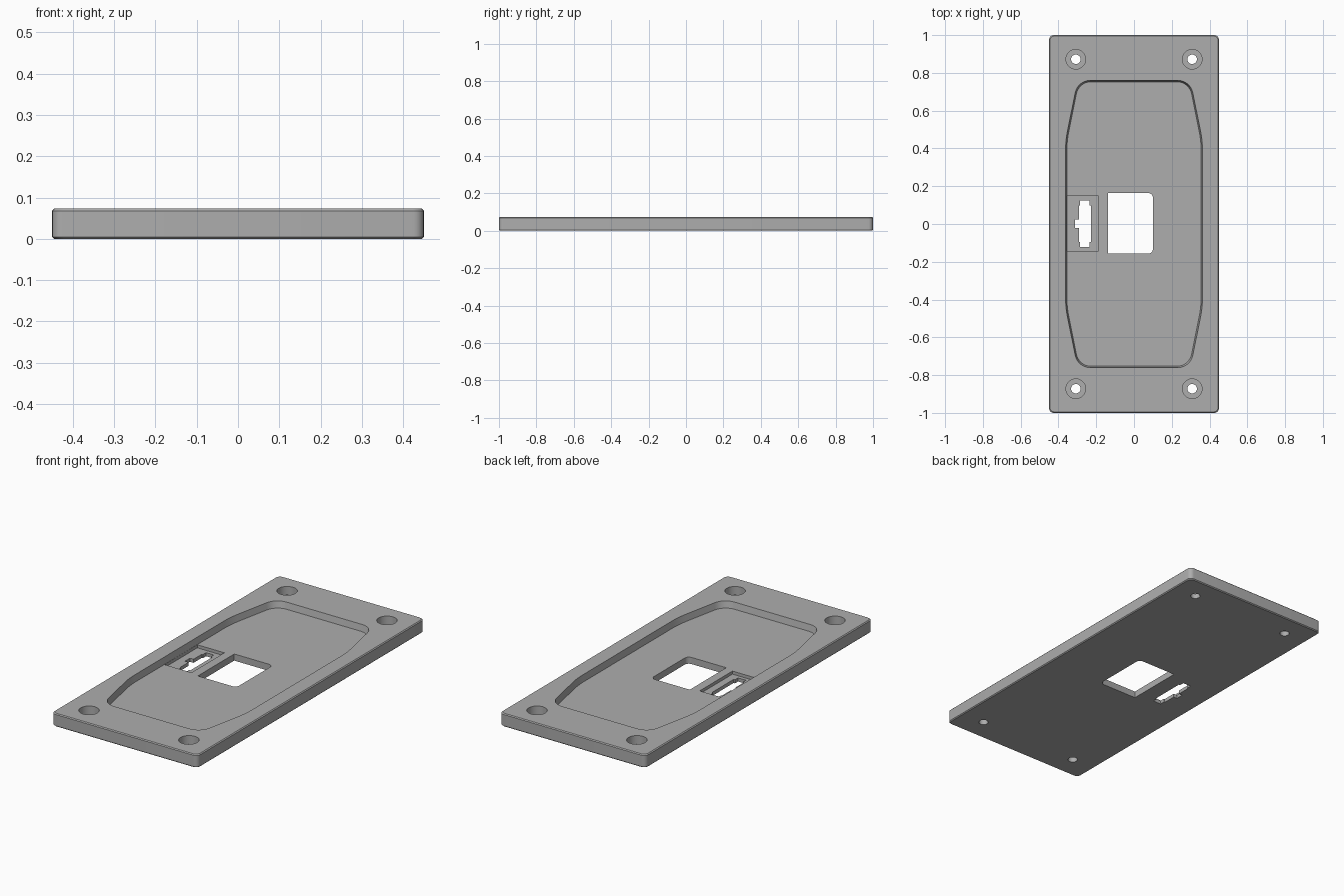
import bpy
import math
from mathutils import Vector

if "Cube" in bpy.data.objects:
    bpy.data.objects.remove(bpy.data.objects["Cube"])

WIDTH, LENGTH, HEIGHT = 0.90, 2.0, 0.073
POCKET_FLOOR, RECESS_FLOOR, BORE_FLOOR = 0.037, 0.02, 0.027
EDGE = 0.005

grey = bpy.data.materials.new("mid grey")
grey.use_nodes = True
grey.diffuse_color = (0.42, 0.42, 0.42, 1)
grey.node_tree.nodes["Principled BSDF"].inputs["Base Color"].default_value = (0.42, 0.42, 0.42, 1)


def rounded(corners, steps=6):
    """Outline from (x, y, radius) corners, each turned into an arc."""
    outline = []
    for i, (x, y, r) in enumerate(corners):
        p = Vector((x, y))
        a = (Vector(corners[i - 1][:2]) - p).normalized()
        b = (Vector(corners[(i + 1) % len(corners)][:2]) - p).normalized()
        if r == 0:
            outline.append(p)
            continue
        half = a.angle(b) / 2
        centre = p + (a + b).normalized() * (r / math.sin(half))
        start = p + a * (r / math.tan(half)) - centre
        end = p + b * (r / math.tan(half)) - centre
        sweep = start.angle_signed(end)
        for k in range(steps + 1):
            t = -sweep * k / steps
            outline.append(centre + Vector((start.x * math.cos(t) - start.y * math.sin(t),
                                            start.x * math.sin(t) + start.y * math.cos(t))))
    return outline


def box(x0, x1, y0, y1, r=0):
    return [(x0, y0, r), (x1, y0, r), (x1, y1, r), (x0, y1, r)]


def inset(outline, d):
    """Shrink an outline centred on the origin by roughly d."""
    sx = 1 - d / max(p.x for p in outline)
    sy = 1 - d / max(p.y for p in outline)
    return [Vector((p.x * sx, p.y * sy)) for p in outline]


def loft(name, rings):
    """Closed solid through (outline, z) rings, counter-clockwise."""
    n = len(rings[0][0])
    verts = [(p.x, p.y, z) for outline, z in rings for p in outline]
    faces = [tuple(reversed(range(n))), tuple(range(len(verts) - n, len(verts)))]
    for s in range(len(rings) - 1):
        for i in range(n):
            j = (i + 1) % n
            faces.append((s * n + i, s * n + j, s * n + n + j, s * n + n + i))
    mesh = bpy.data.meshes.new(name)
    mesh.from_pydata(verts, [], faces)
    mesh.materials.append(grey)
    obj = bpy.data.objects.new(name, mesh)
    bpy.context.collection.objects.link(obj)
    return obj


# Plate with rounded corners and softened top and bottom edges
rim = rounded(box(-WIDTH / 2, WIDTH / 2, -LENGTH / 2, LENGTH / 2, 0.025))
small = inset(rim, EDGE)
plate = loft("base_plate", [(small, 0), (rim, EDGE), (rim, HEIGHT - EDGE), (small, HEIGHT)])
cutters = []


def cut(name, outline, z0, z1=0.2):
    cutters.append(loft(name, [(outline, z0), (outline, z1)]))


# Large shallow pocket with bowed sides and slightly sloping walls
quarter = [(0.362, 0.445, 0.5), (0.298, 0.76, 0.08)]
upper = quarter + [(-x, y, r) for x, y, r in reversed(quarter)]
pocket = rounded(upper + [(-x, -y, r) for x, y, r in upper], 8)
cutters.append(loft("pocket_cutter", [(inset(pocket, 0.007), POCKET_FLOOR),
                                      (pocket, HEIGHT), (pocket, 0.2)]))

# Window with two rounded corners on one side
window = [(-0.138, -0.157, 0), (0.1, -0.157, 0.025), (0.1, 0.164, 0.025), (-0.138, 0.164, 0)]
cut("window_cutter", rounded(window), -0.1)

# Connector recess and its stepped slot
cut("recess_cutter", rounded(box(-0.354, -0.187, -0.142, 0.147)), RECESS_FLOOR)
half_slot = [(-0.228, 0.096), (-0.236, 0.096), (-0.236, 0.123), (-0.285, 0.123),
             (-0.285, 0.096), (-0.291, 0.096), (-0.291, 0.022), (-0.313, 0.022)]
slot = half_slot + [(x, -y) for x, y in reversed(half_slot)]
cut("slot_cutter", [Vector((x, y + 0.002)) for x, y in slot], -0.1)

# Counterbored screw holes
for sx in (-1, 1):
    for sy in (-1, 1):
        for label, r, z in (("bore", 0.052, BORE_FLOOR), ("hole", 0.025, -0.1)):
            ring = [Vector((sx * 0.308 + r * math.cos(k * math.tau / 32),
                            sy * 0.872 + r * math.sin(k * math.tau / 32))) for k in range(32)]
            cut("screw_" + label + "_cutter", ring, z)

for cutter in cutters:
    mod = plate.modifiers.new(cutter.name, "BOOLEAN")
    mod.operation = "DIFFERENCE"
    mod.solver = "EXACT"
    mod.object = cutter

# Bake the cuts, then remove the cutters
bpy.context.view_layer.update()
evaluated = plate.evaluated_get(bpy.context.evaluated_depsgraph_get())
result = bpy.data.meshes.new_from_object(evaluated)
plate.modifiers.clear()
plate.data = result
for cutter in cutters:
    bpy.data.objects.remove(cutter)

bpy.ops.object.select_all(action="DESELECT")
plate.select_set(True)
bpy.context.view_layer.objects.active = plate
bpy.ops.object.shade_smooth_by_angle(angle=math.radians(30))
